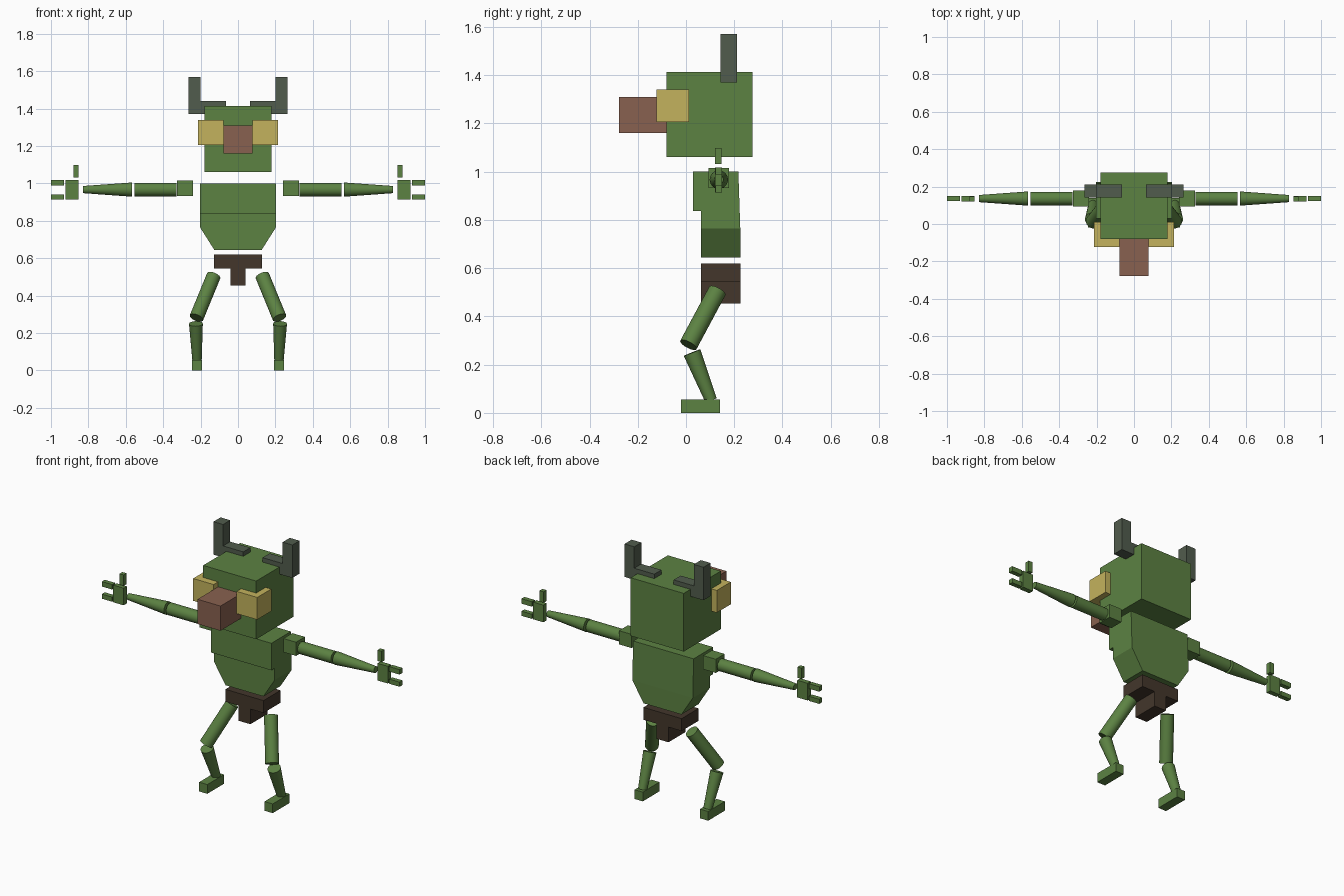
import bpy, bmesh
from mathutils import Vector

if "Cube" in bpy.data.objects:
    bpy.data.objects.remove(bpy.data.objects["Cube"])


def material(name, rgb):
    m = bpy.data.materials.new(name)
    m.diffuse_color = (*rgb, 1)
    m.use_nodes = True
    m.node_tree.nodes["Principled BSDF"].inputs["Base Color"].default_value = m.diffuse_color
    return m


GREEN = material("green_skin", (0.107, 0.223, 0.055))
BROWN = material("brown_snout", (0.25, 0.12, 0.08))
YELLOW = material("yellow_eye", (0.55, 0.45, 0.11))
GREY = material("dark_horn", (0.083, 0.107, 0.075))
CLOTH = material("dark_cloth", (0.056, 0.037, 0.024))
SIDES = ((-1, "right"), (1, "left"))


def finish(name, bm, mat):
    bmesh.ops.recalc_face_normals(bm, faces=bm.faces)
    mesh = bpy.data.meshes.new(name)
    bm.to_mesh(mesh)
    bm.free()
    mesh.materials.append(mat)
    ob = bpy.data.objects.new(name, mesh)
    bpy.context.collection.objects.link(ob)
    return ob


def prism(points, offset):
    """Extrude a closed outline of 3D points along an offset."""
    bm = bmesh.new()
    face = bm.faces.new([bm.verts.new(p) for p in points])
    new = bmesh.ops.extrude_face_region(bm, geom=[face])["geom"]
    verts = [g for g in new if isinstance(g, bmesh.types.BMVert)]
    bmesh.ops.translate(bm, verts=verts, vec=offset)
    # the starting face stays in the shape as its cap
    if not face.is_valid:
        bm.faces.new([v for v in bm.verts if v not in verts])
    return bm


def box(name, x, y, z, mat):
    pts = [(x[0], y[0], z[0]), (x[1], y[0], z[0]), (x[1], y[0], z[1]), (x[0], y[0], z[1])]
    bm = prism(pts, (0, y[1] - y[0], 0))
    return finish(name, bm, mat)


def side_box(name, x, y, z, mat):
    """A box on both sides of the body."""
    for s, side in SIDES:
        box(f"{side}_{name}", (s * x[0], s * x[1]), y, z, mat)


def limb(name, a, b, ra, rb, mat):
    """A tapered round limb segment on both sides."""
    for s, side in SIDES:
        p, q = Vector((s * a[0], *a[1:])), Vector((s * b[0], *b[1:]))
        d = q - p
        bpy.ops.mesh.primitive_cone_add(
            vertices=24, radius1=ra, radius2=rb, depth=d.length,
            location=(p + q) / 2, rotation=d.to_track_quat('Z', 'Y').to_euler())
        ob = bpy.context.object
        ob.name = f"{side}_{name}"
        ob.data.materials.append(mat)
        bpy.ops.object.shade_smooth_by_angle()


# Head, snout and eyes
box("head", (-0.178, 0.178), (-0.08, 0.276), (1.06, 1.413), GREEN)
box("snout", (-0.077, 0.077), (-0.278, -0.08), (1.16, 1.31), BROWN)
side_box("eye", (0.077, 0.215), (-0.123, 0.012), (1.205, 1.34), YELLOW)

# L-shaped horns
for s, side in SIDES:
    outline = [(0.065, 1.37), (0.265, 1.37), (0.265, 1.57),
               (0.2, 1.57), (0.2, 1.44), (0.065, 1.44)]
    finish(f"{side}_horn", prism([(s * x, 0.143, z) for x, z in outline], (0, 0.068, 0)), GREY)

# Torso: side profile with protruding chest, tapered toward the waist
profile = [(0.03, 1.0), (0.03, 0.836), (0.062, 0.836), (0.062, 0.645),
           (0.225, 0.645), (0.225, 0.765), (0.217, 1.0)]
torso = prism([(-0.203, y, z) for y, z in profile], (0.406, 0, 0))
bmesh.ops.bisect_plane(torso, geom=torso.verts[:] + torso.edges[:] + torso.faces[:],
                       dist=1e-5, plane_co=(0, 0, 0.765), plane_no=(0, 0, 1))
for v in torso.verts:
    if v.co.z < 0.7:
        v.co.x *= 0.625
finish("torso", torso, GREEN)

# Loincloth: belt with hanging flap
cloth = [(-0.128, 0.62), (-0.128, 0.545), (-0.04, 0.545), (-0.04, 0.453),
         (0.04, 0.453), (0.04, 0.545), (0.128, 0.545), (0.128, 0.62)]
finish("loincloth", prism([(x, 0.062, z) for x, z in cloth], (0, 0.163, 0)), CLOTH)

# Arms
side_box("shoulder", (0.24, 0.325), (0.093, 0.178), (0.932, 1.015), GREEN)
limb("upper_arm", (0.33, 0.136, 0.967), (0.553, 0.136, 0.967), 0.036, 0.036, GREEN)
limb("forearm", (0.566, 0.136, 0.967), (0.83, 0.136, 0.967), 0.038, 0.019, GREEN)

# Hands
side_box("palm", (0.852, 0.922), (0.12, 0.15), (0.914, 1.018), GREEN)
side_box("upper_finger", (0.93, 1.0), (0.122, 0.15), (0.988, 1.018), GREEN)
side_box("lower_finger", (0.93, 1.0), (0.122, 0.15), (0.914, 0.942), GREEN)
side_box("thumb", (0.852, 0.88), (0.12, 0.148), (1.032, 1.098), GREEN)

# Legs and feet
limb("thigh", (0.13, 0.13, 0.506), (0.222, 0.01, 0.282), 0.038, 0.038, GREEN)
limb("shin", (0.225, 0.025, 0.25), (0.219, 0.104, 0.052), 0.037, 0.025, GREEN)
side_box("foot", (0.192, 0.247), (-0.02, 0.14), (0.0, 0.056), GREEN)
